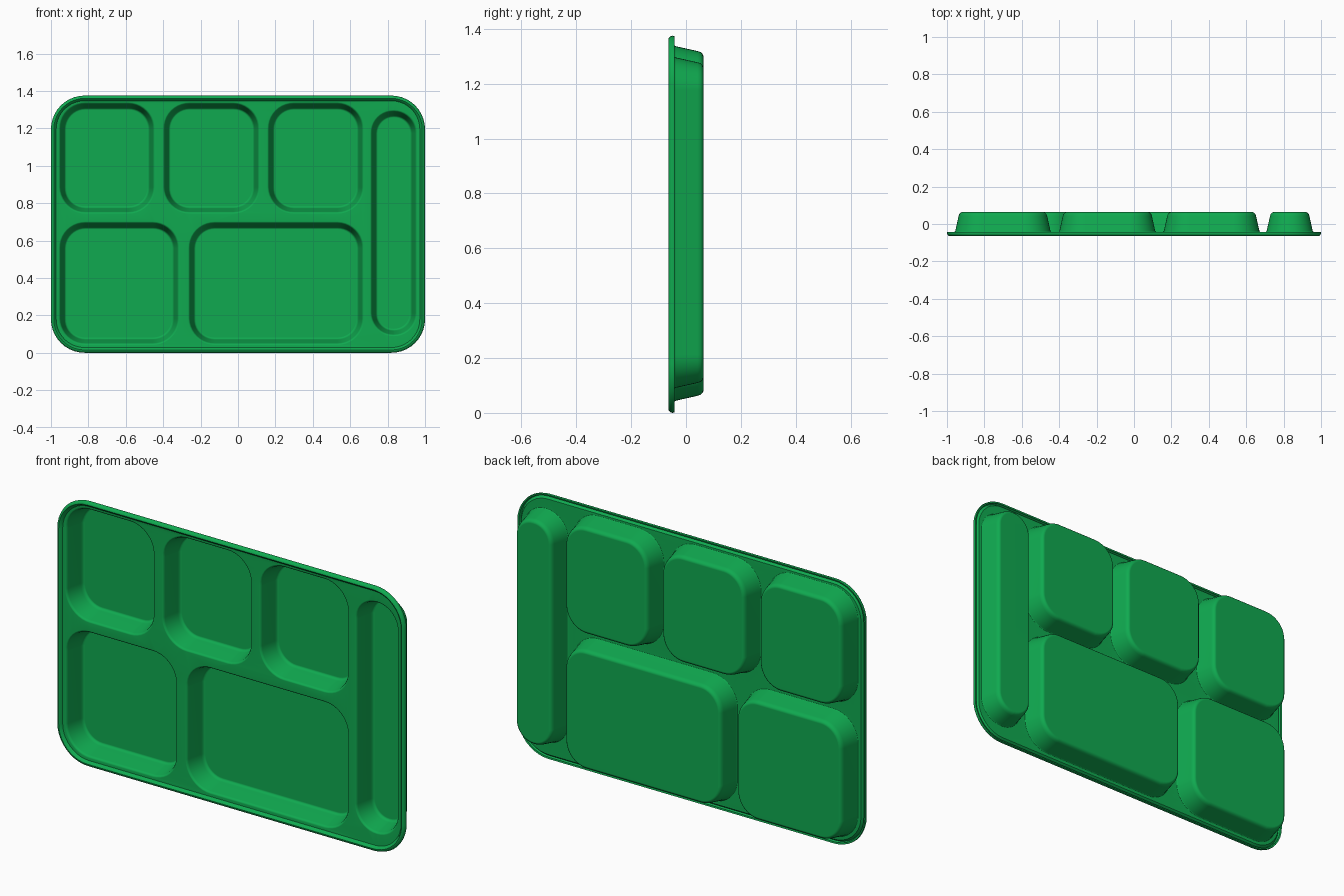
import bpy, bmesh, math

if "Cube" in bpy.data.objects:
    bpy.data.objects.remove(bpy.data.objects["Cube"])

SEG = 10      # segments per rounded corner
bm = bmesh.new()


def ring(box, radius, inset, y):
    """Rounded rectangle of vertices in the XZ plane, shrunk by inset."""
    x0, x1, z0, z1 = box
    r = max(radius - inset, 0.004)
    x0, x1, z0, z1 = x0 + inset, x1 - inset, z0 + inset, z1 - inset
    centres = [(x1 - r, z1 - r), (x0 + r, z1 - r), (x0 + r, z0 + r), (x1 - r, z0 + r)]
    verts = []
    for k, (cx, cz) in enumerate(centres):
        for i in range(SEG + 1):
            a = math.pi / 2 * (k + i / SEG)
            verts.append(bm.verts.new((cx + r * math.cos(a), y, cz + r * math.sin(a))))
    return verts


def skin(box, radius, profile):
    """Sweep a list of (inset, y) points round a rounded rectangle."""
    rings = [ring(box, radius, d, y) for d, y in profile]
    n = len(rings[0])
    for a, b in zip(rings, rings[1:]):
        for i in range(n):
            j = (i + 1) % n
            bm.faces.new((a[i], a[j], b[j], b[i]))
    return rings


def loop_edges(verts):
    out = []
    for i, v in enumerate(verts):
        w = verts[(i + 1) % len(verts)]
        out.append(bm.edges.get((v, w)) or bm.edges.new((v, w)))
    return out


# Rolled outer rim
rim = skin((-1, 1, 0, 1.375), 0.18,
           [(0.002, -0.042), (0, -0.050), (0.003, -0.058), (0.009, -0.063),
            (0.015, -0.064), (0.021, -0.060), (0.025, -0.053), (0.028, -0.050)])
flange = loop_edges(rim[-1])

# Compartments: soft lip, sloping wall, filleted floor
pocket = [(-0.002, -0.050), (0.004, -0.048), (0.009, -0.040),
          (0.027, 0.040), (0.030, 0.049), (0.034, 0.053), (0.040, 0.056)]
compartments = [
    ((-0.957, -0.445, 0.745, 1.338), 0.14),
    ((-0.400, 0.115, 0.745, 1.338), 0.14),
    ((0.158, 0.672, 0.745, 1.338), 0.14),
    ((0.708, 0.957, 0.090, 1.297), 0.122),
    ((-0.957, -0.315, 0.043, 0.700), 0.14),
    ((-0.265, 0.672, 0.043, 0.700), 0.14),
]
for box, radius in compartments:
    rings = skin(box, radius, pocket)
    bm.faces.new(rings[-1])
    flange += loop_edges(rings[0])

# Flat web between the compartments
bmesh.ops.triangle_fill(bm, edges=flange, use_beauty=True, normal=(0, -1, 0))
bmesh.ops.recalc_face_normals(bm, faces=bm.faces)
bm.normal_update()
largest = max(bm.faces, key=lambda f: f.calc_area())
if largest.normal.y > 0:
    bmesh.ops.reverse_faces(bm, faces=bm.faces)

mesh = bpy.data.meshes.new("compartment_tray")
bm.to_mesh(mesh)
bm.free()
tray = bpy.data.objects.new("compartment_tray", mesh)
bpy.context.collection.objects.link(tray)

# Green plastic
mat = bpy.data.materials.new("green_plastic")
mat.diffuse_color = (0.005, 0.40, 0.08, 1)
mat.use_nodes = True
mat.node_tree.nodes["Principled BSDF"].inputs["Base Color"].default_value = mat.diffuse_color
mesh.materials.append(mat)

# Sheet thickness toward the back
sol = tray.modifiers.new("thickness", 'SOLIDIFY')
sol.thickness = 0.008
sol.offset = -1
sol.use_even_offset = True

bpy.context.view_layer.objects.active = tray
tray.select_set(True)
bpy.ops.object.modifier_apply(modifier=sol.name)
bpy.ops.object.shade_smooth_by_angle(angle=math.radians(40))
wn = tray.modifiers.new("weighted", 'WEIGHTED_NORMAL')
wn.keep_sharp = True
